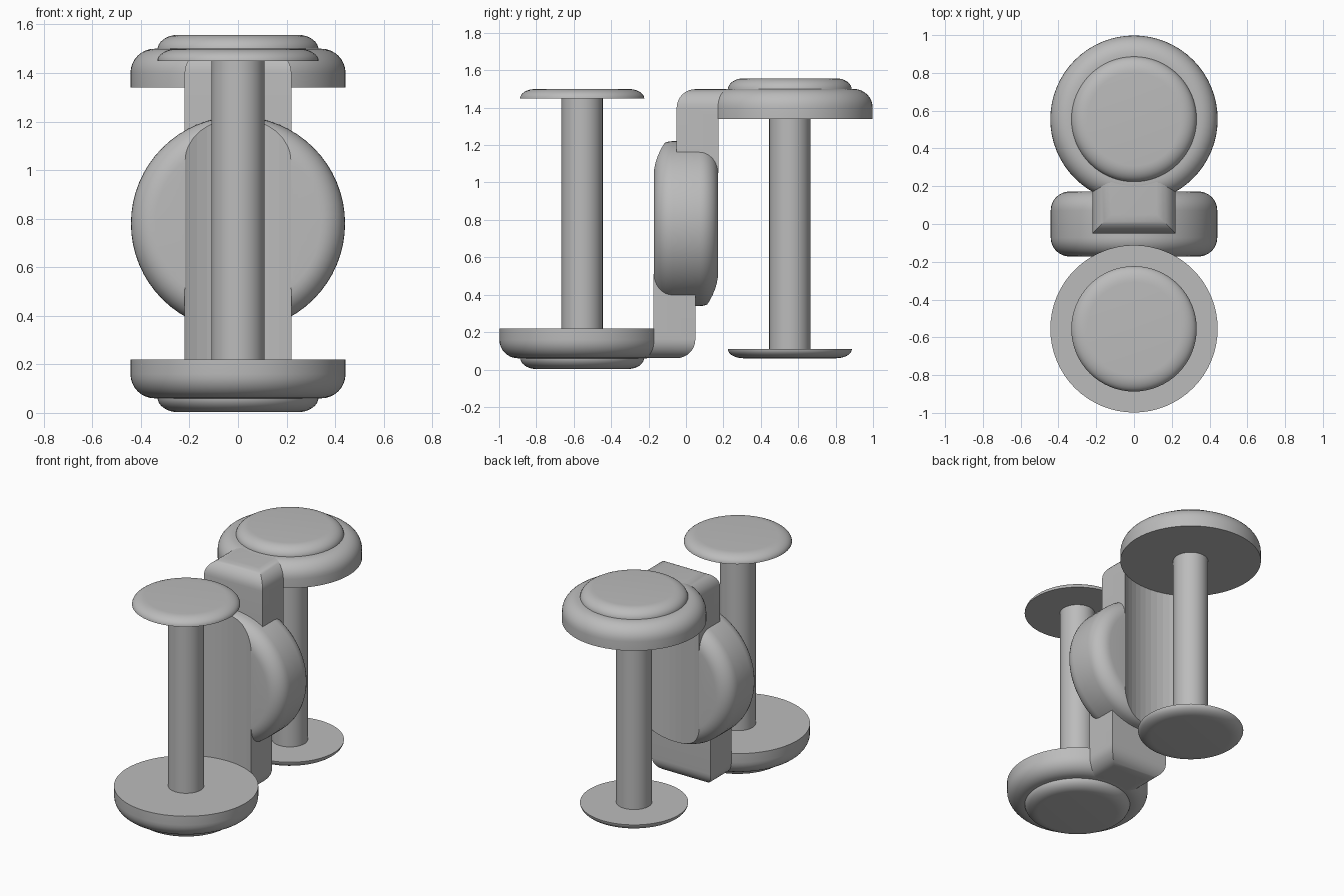
import bpy, bmesh, math
from mathutils import Matrix, Vector

cube = bpy.data.objects.get("Cube")
if cube:
    bpy.data.objects.remove(cube, do_unlink=True)

MID = 0.78      # height of the half-turn axis
SPOOL_Y = 0.555  # distance of each spool axis from the centre
FLANGE_R = 0.443
SEGS = 64

grey = bpy.data.materials.new("plain grey")
grey.use_nodes = True
grey.diffuse_color = (0.5, 0.5, 0.5, 1)
grey.node_tree.nodes["Principled BSDF"].inputs["Base Color"].default_value = (0.5, 0.5, 0.5, 1)


def finish(name, bm, flipped=False):
    """Turn a bmesh into a smooth grey object; flipped gives it a half turn about x."""
    if flipped:
        turn = (Matrix.Translation((0, 0, MID)) @ Matrix.Rotation(math.pi, 4, "X")
                @ Matrix.Translation((0, 0, -MID)))
        bmesh.ops.transform(bm, matrix=turn, verts=bm.verts)
    bmesh.ops.recalc_face_normals(bm, faces=bm.faces)
    mesh = bpy.data.meshes.new(name)
    bm.to_mesh(mesh)
    bm.free()
    mesh.materials.append(grey)
    obj = bpy.data.objects.new(name, mesh)
    bpy.context.collection.objects.link(obj)
    return obj


def smooth(obj):
    bpy.ops.object.select_all(action="DESELECT")
    obj.select_set(True)
    bpy.context.view_layer.objects.active = obj
    bpy.ops.object.shade_smooth_by_angle(angle=math.radians(35))


def lathe(profile, y=0.0):
    """Spin a (radius, height) profile about a vertical axis."""
    bm = bmesh.new()
    verts = [bm.verts.new((r, 0, z)) for r, z in profile]
    edges = [bm.edges.new(pair) for pair in zip(verts, verts[1:])]
    bmesh.ops.spin(bm, geom=verts + edges, axis=(0, 0, 1), cent=(0, 0, 0),
                   angle=math.tau, steps=SEGS, use_duplicate=False)
    bmesh.ops.remove_doubles(bm, verts=bm.verts, dist=1e-5)
    bmesh.ops.translate(bm, verts=bm.verts, vec=(0, y, 0))
    return bm


def rounded(radius, low, high, rx, rz):
    """Disc profile with its upper rim rounded."""
    arc = [(radius - rx + rx * math.cos(a), high - rz + rz * math.sin(a))
           for a in (i * math.pi / 16 for i in range(9))]
    return [(0, low), (radius, low)] + arc + [(0, high)]


def cut(obj, cutters):
    for cutter in cutters:
        mod = obj.modifiers.new("groove", "BOOLEAN")
        mod.operation = "DIFFERENCE"
        mod.solver = "EXACT"
        mod.object = cutter
    smooth(obj)


# Spools and groove cutters, back one upright and front one turned over
cutters = {}
for side, flipped in (("back", False), ("front", True)):
    parts = {
        "flange": rounded(FLANGE_R, 1.34, 1.5, 0.1, 0.1),
        "cap": rounded(0.332, 1.495, 1.557, 0.085, 0.062),
        "post": [(0, 0.1), (0.11, 0.1), (0.11, 1.35), (0, 1.35)],
    }
    for name, profile in parts.items():
        smooth(finish(f"{side}_{name}", lathe(profile, SPOOL_Y), flipped))
    # End disc widens towards the flange
    end = [(r, 0.17 - z) for r, z in rounded(0.332, 0.06, 0.11, 0.085, 0.05)]
    smooth(finish(f"{side}_end_disc", lathe(end, SPOOL_Y), flipped))
    groove = [(0, -0.2), (0.441, -0.2), (0.441, 1.345), (0, 1.345)]
    cutter = finish(f"{side}_groove_cutter", lathe(groove, SPOOL_Y), flipped)
    cutter.hide_render = True
    cutter.hide_set(True)
    cutter.display_type = "WIRE"
    cutters[side] = cutter

# Central round body with rounded rims and a groove on each face
top_half = rounded(0.441, 0, 0.172, 0.1, 0.1)[1:]
profile = [(r, -z) for r, z in reversed(top_half)] + top_half[1:]
bm = lathe(profile)
profile_turn = Matrix.Translation((0, 0, MID)) @ Matrix.Rotation(math.pi / 2, 4, "X")
bmesh.ops.transform(bm, matrix=profile_turn, verts=bm.verts)
cut(finish("central_body", bm), cutters.values())

# Arms joining the body to the flanges
for name, flipped, side in (("upper_arm", False, "back"), ("lower_arm", True, "front")):
    low, high = Vector((-0.22, -0.05, 1.05)), Vector((0.22, 0.4, 1.499))
    bm = bmesh.new()
    bmesh.ops.create_cube(bm, size=1)
    bmesh.ops.scale(bm, verts=bm.verts, vec=high - low)
    bmesh.ops.translate(bm, verts=bm.verts, vec=(low + high) / 2)
    rims = [e for e in bm.edges if all(v.co.z > 1.4 for v in e.verts)
            and min(v.co.y for v in e.verts) < 0]
    bmesh.ops.bevel(bm, geom=rims, offset=0.1, segments=8, profile=0.5, affect="EDGES")
    cut(finish(name, bm, flipped), [cutters[side]])
